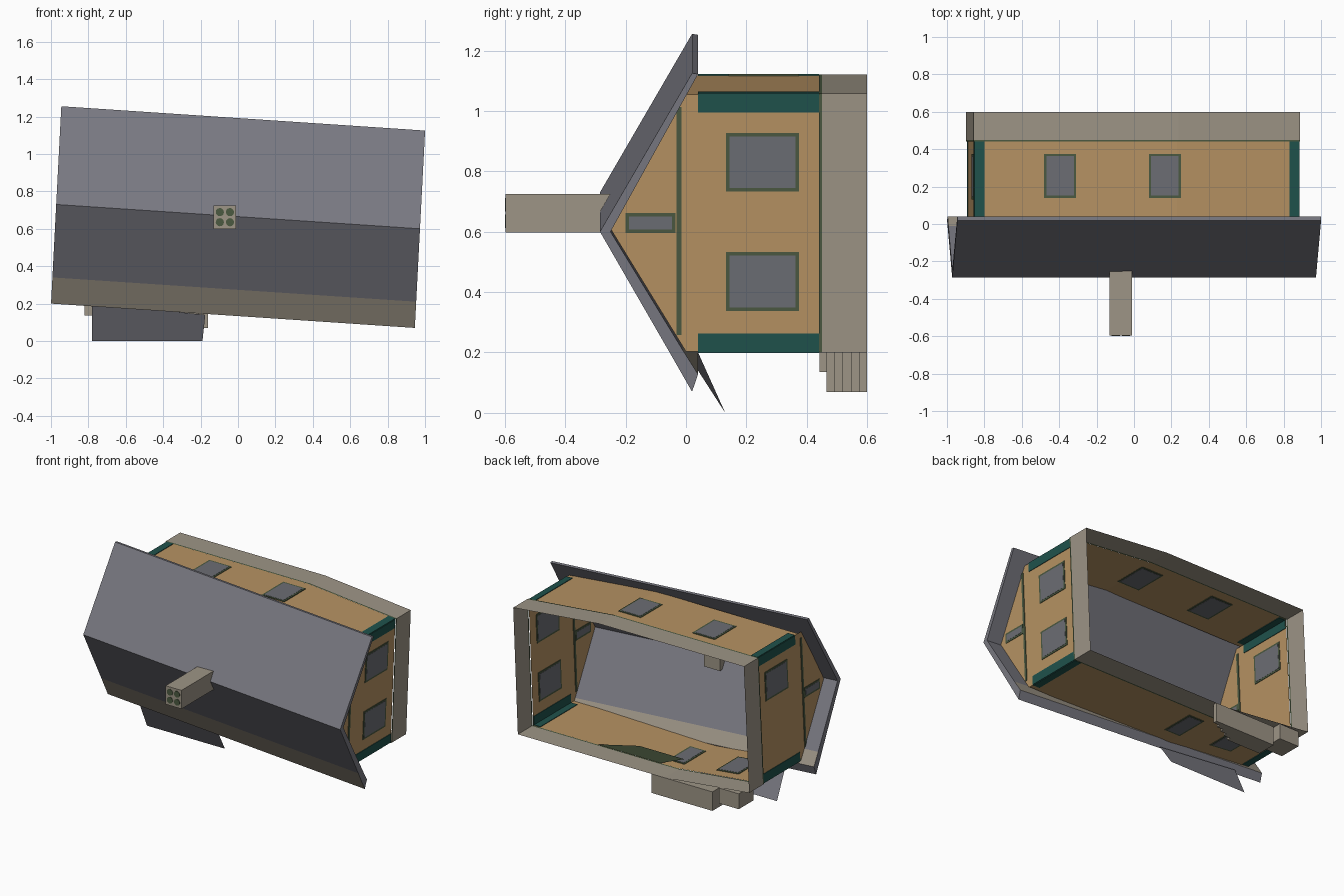
import bpy, math
from mathutils import Vector

if "Cube" in bpy.data.objects:
    bpy.data.objects.remove(bpy.data.objects["Cube"])


def mat(name, *rgb):
    m = bpy.data.materials.new(name)
    m.diffuse_color = (*rgb, 1)
    m.use_nodes = True
    m.node_tree.nodes["Principled BSDF"].inputs["Base Color"].default_value = m.diffuse_color
    return m


TAN = mat("tan wall", .47, .29, .125)
SLATE = mat("slate grey", .19, .19, .22)
STONE = mat("stone beige", .34, .30, .24)
TEAL = mat("teal trim", .014, .085, .072)
GREEN = mat("dark green", .07, .10, .053)
GLASS = mat("window grey", .15, .155, .175)


def mesh(name, verts, faces, *mats):
    me = bpy.data.meshes.new(name)
    me.from_pydata([tuple(v) for v in verts], [], faces)
    for m in mats:
        me.materials.append(m)
    ob = bpy.data.objects.new(name, me)
    bpy.context.collection.objects.link(ob)
    return ob


def box(name, x0, x1, y0, y1, z0, z1, m):
    v = [(x, y, z) for x in (x0, x1) for y in (y0, y1) for z in (z0, z1)]
    f = [(0, 1, 3, 2), (4, 6, 7, 5), (0, 4, 5, 1), (2, 3, 7, 6), (0, 2, 6, 4), (1, 5, 7, 3)]
    return mesh(name, v, f, m)


def ring(name, plan, y0, y1, m):
    """Open shell: an (x, z) outline swept along y."""
    n = len(plan)
    v = [(x, y, z) for y in (y0, y1) for x, z in plan]
    return mesh(name, v, [(i, (i + 1) % n, n + (i + 1) % n, n + i) for i in range(n)], m)


def panel(name, p, q, a, b, y0, y1, m, th=.008):
    """Thin plate on the wall line p-q, from distance a to b along it."""
    p, q = Vector(p), Vector(q)
    d = (q - p).normalized()
    n = Vector((-d.y, d.x)) * th / 2
    v = []
    for t in (a, b):
        for y in (y0, y1):
            for s in (-1, 1):
                w = p + d * t + n * s
                v.append((w.x, y, w.y))
    f = [(0, 1, 3, 2), (4, 6, 7, 5), (0, 4, 5, 1), (2, 3, 7, 6), (0, 2, 6, 4), (1, 5, 7, 3)]
    return mesh(name, v, f, m)


def window(name, p, q, a, b, y0, y1):
    panel(name + "_frame", p, q, a, b, y0, y1, GREEN, .007)
    panel(name + "_glass", p, q, a + .012, b - .012, y0 + .012, y1 - .012, GLASS, .0095)


# walls and foundation: the house lies on its side, its upward direction is -y
RT, TM, LT = (.88, 1.055), (.23, 1.118), (-.85, 1.118)
LB, BM, RB = (-.89, .27), (-.25, .203), (.845, .203)
plan = [RT, TM, LT, LB, BM, RB]
ring("walls", plan, .005, .445, TAN)
outer = [(x + math.copysign(.008, x), z + math.copysign(.003, z - .66)) for x, z in plan]
ring("foundation", outer, .45, .6, STONE)
ring("foundation_belt", outer, .44, .45, GREEN)
mesh("floor_corner", [(.36, .447, .205), (.04, .447, .28), (-.3, .447, .28), (-.12, .447, .205)],
     [(0, 1, 2, 3)], GREEN)

# gables
for side, p, q, apex, yp, yq in (("right", RB, RT, .61, .0, .0), ("left", LB, LT, .715, .005, -.035)):
    xm = (p[0] + q[0]) / 2
    mesh(side + "_gable", [(p[0], .006, p[1]), (q[0], .006, q[1]), (q[0], yq, q[1]),
                           (xm, -.25, apex), (p[0], yp, p[1])], [(0, 1, 2, 3, 4)], TAN)
    panel(side + "_gable_belt", p, q, .055, .81, -.032, -.015, GREEN)

# corner boards on both faces of every corner
for i, (p, q) in enumerate(((RB, RT), (RT, TM), (LT, TM), (LB, LT), (LT, LB), (LB, BM), (RB, BM), (RT, RB))):
    panel(f"corner_board_{i}", p, q, 0, .06 if i in (0, 3, 4, 7) else .05, .04, .44, TEAL)

# windows
for i, a in enumerate((.135, .53)):
    window(f"right_window_{i}", RB, RT, a, a + .195, .132, .375)
window("right_attic_window", RB, RT, .393, .46, -.2, -.035)
window("left_window", LB, LT, .53, .725, .132, .375)
window("left_attic_window", LB, LT, .40, .467, -.2, -.035)
for i, x in enumerate((-.48, .08)):
    window(f"top_window_{i}", LT, TM, x + .85, x + 1.02, .14, .375)
window("bottom_window_0", BM, RB, .0, .12, .14, .375)
window("bottom_window_1", LB, BM, .23, .40, .14, .375)

# roof: folded slab with a beige strip along one eave
section = [(-.285, 0), (.02, .525), (.04, .522), (-.25, 0), (-.012, -.39), (.04, -.472), (.02, -.53), (-.06, -.39)]
verts = []
for x, z in ((-.972, .73), (.973, .60)):
    for y, d in section:
        verts.append((x + d * .052, y, z + d))
n = len(section)
faces = [(i, (i + 1) % n, n + (i + 1) % n, n + i) for i in range(n)]
for o in (0, n):
    faces += [(o, o + 1, o + 2, o + 3), (o, o + 3, o + 4, o + 7), (o + 7, o + 4, o + 5, o + 6)]
roof = mesh("roof", verts, faces, SLATE, STONE)
for i in (4, 6):
    roof.data.polygons[i].material_index = 1

# porch canopy
mesh("porch_canopy", [(-.78, .04, .2), (-.175, .04, .14), (-.19, .13, 0), (-.78, .13, 0)],
     [(0, 1, 2, 3)], SLATE)

# chimney with four flues
box("chimney", -.13, -.01, -.597, -.18, .598, .725, STONE)
for i in range(4):
    cx, cz = -.07 + (.027 if i % 2 else -.027), .662 + (.027 if i > 1 else -.027)
    bpy.ops.mesh.primitive_cylinder_add(vertices=12, radius=.022, depth=.006,
                                        location=(cx, -.597, cz), rotation=(math.pi / 2, 0, 0))
    flue = bpy.context.object
    flue.name = f"flue_{i}"
    flue.data.materials.append(GREEN)

# entrance steps going down toward +x, with landing and side block
for i in range(5):
    x1 = -.36 + i * .05
    box(f"step_{i}", x1 - .05, x1, .465 + i * .027, .6, .07, .2, STONE)
box("landing", -.62, -.41, .465, .6, .07, .2, STONE)
box("side_block", -.82, -.67, .442, .6, .135, .24, STONE)
